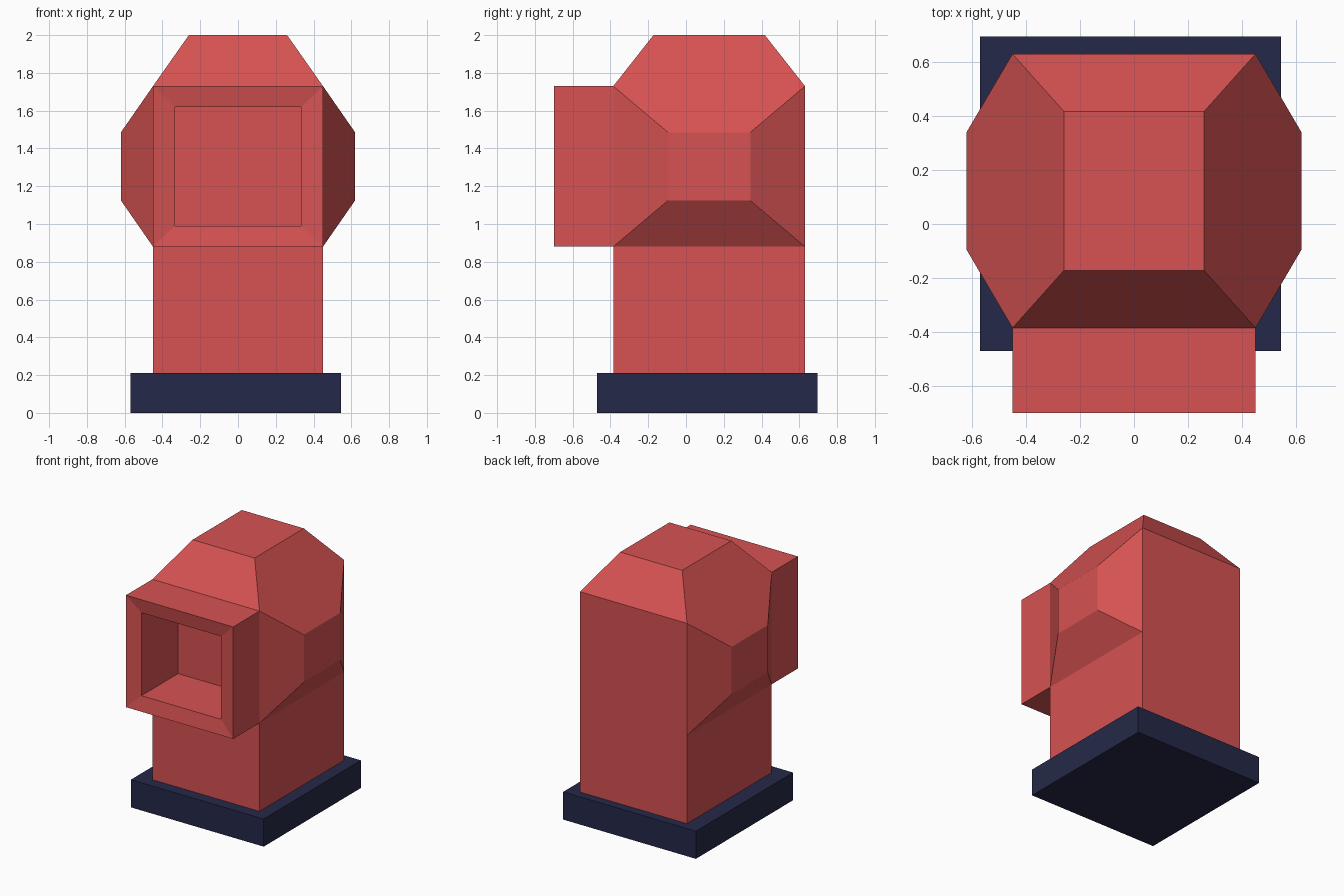
import bpy, bmesh
from mathutils import Vector

if "Cube" in bpy.data.objects:
    bpy.data.objects.remove(bpy.data.objects["Cube"])


def finish(bm, name, color):
    bmesh.ops.recalc_face_normals(bm, faces=bm.faces)
    mesh = bpy.data.meshes.new(name)
    bm.to_mesh(mesh)
    bm.free()
    mat = bpy.data.materials.new(name + "_colour")
    mat.diffuse_color = (*color, 1)
    mat.use_nodes = True
    mat.node_tree.nodes["Principled BSDF"].inputs["Base Color"].default_value = mat.diffuse_color
    mesh.materials.append(mat)
    obj = bpy.data.objects.new(name, mesh)
    bpy.context.collection.objects.link(obj)


def box(lo, hi):
    bm = bmesh.new()
    lo, hi = Vector(lo), Vector(hi)
    for v in bmesh.ops.create_cube(bm, size=1)["verts"]:
        v.co = (lo + hi) / 2 + v.co * (hi - lo)
    bm.normal_update()
    return bm


def extrude(bm, face, move, scale=(1, 1, 1)):
    """Extrude one face, moving it and scaling it about its centre."""
    new = bmesh.ops.extrude_discrete_faces(bm, faces=[face])["faces"][0]
    centre = new.calc_center_median()
    for v in new.verts:
        v.co = centre + (v.co - centre) * Vector(scale) + Vector(move)
    bm.normal_update()
    return new


def facing(bm, direction):
    """Upper-body face that points most directly along a direction."""
    d = Vector(direction)
    return max((f for f in bm.faces if f.normal.dot(d) > 0.99),
               key=lambda f: f.calc_center_median().z)


# Base slab
finish(box((-0.57, -0.47, 0), (0.545, 0.695, 0.21)), "base", (0.018, 0.022, 0.065))

# Column, with its upper part extruded as the head
bm = box((-0.45, -0.385, 0.21), (0.45, 0.63, 0.88))
top = extrude(bm, facing(bm, (0, 0, 1)), (0, 0, 0.85))
front = facing(bm, (0, -1, 0))
sides = [(s, facing(bm, (s, 0, 0))) for s in (-1, 1)]

# Tapered crown and side bulges
extrude(bm, top, (0, 0, 0.27), (0.578, 0.581, 1))
for s, face in sides:
    extrude(bm, face, (s * 0.17, 0, 0), (1, 0.429, 0.424))

# Square snout with a slightly dished rim and a deep opening
front = extrude(bm, front, (0, -0.315, 0))
front = extrude(bm, front, (0, 0.02, 0), (0.744, 1, 0.741))
extrude(bm, front, (0, 0.44, 0))
finish(bm, "body", (0.68, 0.085, 0.085))
